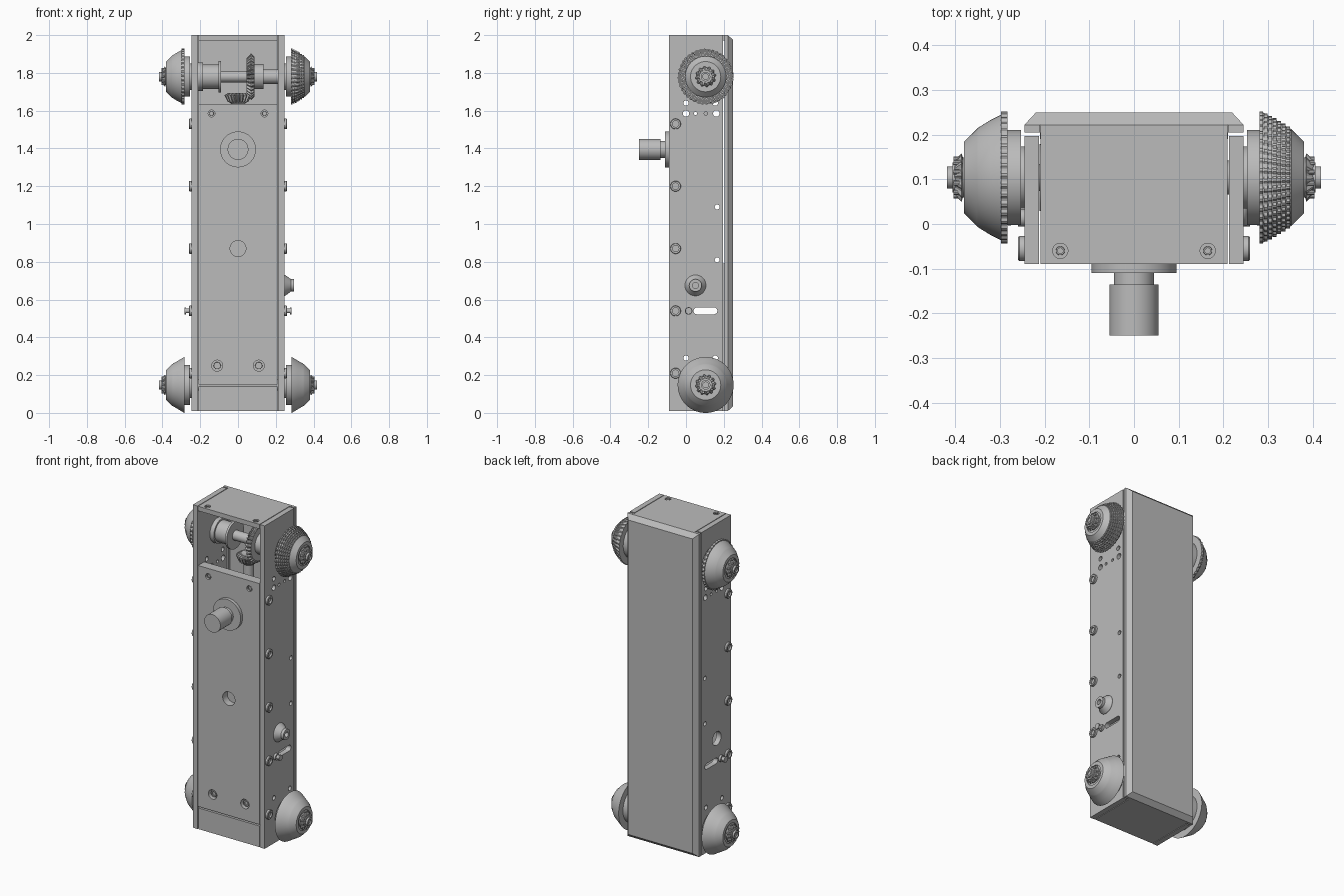
import bpy, bmesh, math
from mathutils import Vector

if "Cube" in bpy.data.objects:
    bpy.data.objects.remove(bpy.data.objects["Cube"])

grey = bpy.data.materials.new("machined_grey")
grey.use_nodes = True
grey.diffuse_color = (0.5, 0.5, 0.5, 1)
grey.node_tree.nodes["Principled BSDF"].inputs["Base Color"].default_value = (0.5, 0.5, 0.5, 1)


def finish(name, bm, smooth=False):
    bmesh.ops.recalc_face_normals(bm, faces=bm.faces)
    mesh = bpy.data.meshes.new(name)
    bm.to_mesh(mesh)
    bm.free()
    mesh.materials.append(grey)
    ob = bpy.data.objects.new(name, mesh)
    bpy.context.collection.objects.link(ob)
    if smooth:
        bpy.ops.object.select_all(action='DESELECT')
        ob.select_set(True)
        bpy.context.view_layer.objects.active = ob
        bpy.ops.object.shade_smooth_by_angle(angle=math.radians(30))
    return ob


def box(name, x0, x1, y0, y1, z0, z1, chamfer=0):
    """Box; chamfer pulls in the outline of its back (+y) face."""
    bm = bmesh.new()
    bmesh.ops.create_cube(bm, size=1)
    for v in bm.verts:
        c = chamfer if v.co.y > 0 else 0
        v.co = (x1 - c if v.co.x > 0 else x0 + c,
                y1 if v.co.y > 0 else y0,
                z1 - c if v.co.z > 0 else z0 + c)
    return finish(name, bm)


def turn(bm, at, axis, profile, n=48, stretch=0):
    """Revolve (radius, height[, tooth depth]) points about an axis."""
    q = Vector(axis).to_track_quat('Z', 'Y')
    rings = []
    for r, h, *tooth in profile:
        ring = []
        for i in range(n):
            a = 2 * math.pi * (i + 0.5) / n
            rr = r - (tooth[0] if tooth and i % 4 > 1 else 0)
            co = Vector(at) + q @ Vector((rr * math.cos(a), rr * math.sin(a), h))
            if stretch and co.y > at[1]:
                co.y += stretch
            ring.append(bm.verts.new(co))
        rings.append(ring)
    for a, b in zip(rings, rings[1:]):
        for i in range(n):
            j = (i + 1) % n
            bm.faces.new((a[i], a[j], b[j], b[i]))
    bm.faces.new(rings[0][::-1])
    bm.faces.new(rings[-1])


def lathe(name, at, axis, profile, n=48):
    bm = bmesh.new()
    turn(bm, at, axis, profile, n)
    return finish(name, bm, True)


def drill(ob, holes):
    """Cut round holes or slots: (position, axis, radius, depth, stretch)."""
    bm = bmesh.new()
    for at, axis, r, depth, stretch in holes:
        turn(bm, at, axis, [(r, -depth), (r, depth)], 24, stretch)
    cutter = finish("cutter", bm)
    cutter.hide_render = True
    mod = ob.modifiers.new("holes", 'BOOLEAN')
    mod.operation, mod.solver, mod.object = 'DIFFERENCE', 'EXACT', cutter
    bpy.ops.object.select_all(action='DESELECT')
    ob.select_set(True)
    bpy.context.view_layer.objects.active = ob
    bpy.ops.object.modifier_apply(modifier=mod.name)
    bpy.data.objects.remove(cutter)
    bpy.ops.object.shade_smooth_by_angle(angle=math.radians(30))


def screw(name, at, axis, r, h):
    lathe(name, at, axis, [(r, -0.01), (r, h * 0.8), (r * 0.93, h),
                           (r * 0.6, h), (r * 0.6, h * 0.3)], 24)


FRONT, UP = (0, -1, 0), (0, 0, 1)
SHAFT_Y, LOW, HIGH = 0.104, 0.148, 1.78

# Side plates with their drilled holes, slot and screws
holes = [(0, 1.64, .014), (.155, 1.64, .014), (0, 1.585, .017), (.05, 1.585, .009),
         (.105, 1.585, .009), (.16, 1.585, .017), (.165, 1.09, .013),
         (.165, .81, .013), (0, .29, .014), (.155, .29, .014)]
for s, side in ((1, "left"), (-1, "right")):
    x = s * 0.245
    plate = box(side + "_side_plate", min(x, s * .213), max(x, s * .213), -.09, .197, .01, 2)
    cuts = [((x, y, z), (s, 0, 0), r, .1, 0) for y, z, r in holes]
    cuts.append(((x, .058, .54), (s, 0, 0), .018, .1, .09))
    if s < 0:
        cuts.append(((x, .05, .675), (s, 0, 0), .042, .1, 0))
    drill(plate, cuts)
    box(side + "_cover_rail", min(x, s * .21), max(x, s * .21), .205, .222, .01, 2)
    for i in range(5):
        screw(side + "_side_screw", (x, -.055, .21 + .33 * i), (s, 0, 0), .028, .014)
    lathe(side + "_slot_bolt", (x, .014, .54), (s, 0, 0),
          [(.02, -.01), (.02, .014), (.012, .014), (.012, .03), (.018, .03), (.018, .037)], 24)
    screw("top_screw", (s * .165, -.06, 1.992), UP, .010, .006)
    screw("upper_panel_screw", (s * .14, -.08, 1.585), FRONT, .012, .006)
    screw("lower_panel_screw", (s * .11, -.07, .25), FRONT, .019, .01)

# Tapered button on the left side
lathe("side_button", (.245, .05, .675), (1, 0, 0),
      [(.056, -.005), (.055, .005), (.033, .035), (.033, .052), (.016, .052), (.016, .03)])

# Case panels
box("back_cover", -.245, .245, .222, .25, .01, 2, .026)
box("inner_back_panel", -.21, .21, .19, .222, .14, .79)
box("bottom_block", -.209, .209, -.088, .222, .01, .14)
top = box("top_plate", -.209, .209, -.09, .222, 1.972, 2)
drill(top, [((s * .165, -.06, 2), UP, .017, .014, 0) for s in (1, -1)])
panel = box("front_panel", -.209, .209, -.09, -.03, .15, 1.635)
drill(panel, [((0, -.09, .87), FRONT, .042, .045, 0)]
      + [((s * .14, -.09, 1.585), FRONT, .018, .015, 0) for s in (1, -1)]
      + [((s * .11, -.09, .25), FRONT, .029, .03, 0) for s in (1, -1)])

# Front knob
lathe("front_knob", (0, -.09, 1.395), FRONT,
      [(.095, -.005), (.095, .02), (.045, .02), (.045, .045), (.055, .045), (.055, .16)])

# Wheels: shared hub and end cone, rim style varies
smooth_rim = [(.148, .283), (.146, .288), (.128, .318), (.112, .345)]
toothed_rim = [(.148, .283, .004), (.148, .298, .004), (.14, .298), (.128, .322), (.112, .348)]
stepped_rim = []
for k in range(7):
    r = .148 - .0045 * k - .0002 * k * k
    h = .281 + .01 * k
    stepped_rim += [(r, h, .004), (r, h + .008, .004), (r - .008, h + .008), (r - .008, h + .01)]
wheels = [("upper_left", 1, HIGH, stepped_rim), ("upper_right", -1, HIGH, toothed_rim),
          ("lower_left", 1, LOW, smooth_rim), ("lower_right", -1, LOW, smooth_rim)]
for name, s, z, rim in wheels:
    at, axis = (0, SHAFT_Y, z), (s, 0, 0)
    lathe(name + "_hub", at, axis, [(.07, .24), (.07, .253), (.106, .253), (.106, .285)])
    lathe(name + "_wheel", at, axis, [(.1, rim[0][1])] + rim +
          [(.108, .352), (.08, .38), (.06, .38), (.06, .374)], 160)
    lathe(name + "_star_washer", at, axis,
          [(.045, .37), (.045, .383), (.055, .386, .007), (.036, .402, .005)], 48)
    lathe(name + "_end_cap", at, axis,
          [(.034, .38), (.034, .406), (.025, .406), (.025, .418), (.015, .418), (.015, .41)], 24)
    # Ring of small pins around the end cap
    bm = bmesh.new()
    for i in range(10):
        a = math.tau * i / 10
        turn(bm, (0, SHAFT_Y + .041 * math.cos(a), z + .041 * math.sin(a)), axis,
             [(.006, .385), (.006, .404)], 10)
    finish(name + "_pins", bm, True)

# Drive shafts, bushing and bevel gears
for name, z in (("upper", HIGH), ("lower", LOW)):
    lathe(name + "_shaft", (0, SHAFT_Y, z), (1, 0, 0), [(.03, -.38), (.03, .38)])
gear_at = (0, SHAFT_Y, HIGH)
lathe("shaft_bushing", gear_at, (1, 0, 0),
      [(.075, -.212), (.075, -.185), (.065, -.185), (.065, -.103), (.084, -.103), (.084, -.09)])
lathe("bevel_gear", gear_at, (1, 0, 0),
      [(.08, .05), (.098, .045, .012), (.124, .07, .015), (.105, .088), (.066, .088),
       (.066, .135), (.038, .135), (.038, .213)], 128)
lathe("bevel_pinion", (0, SHAFT_Y, 0), UP,
      [(.03, 1.5), (.03, 1.63), (.042, 1.642), (.055, 1.647, .008),
       (.072, 1.682, .014), (.052, 1.694, .01), (.03, 1.69)], 80)
